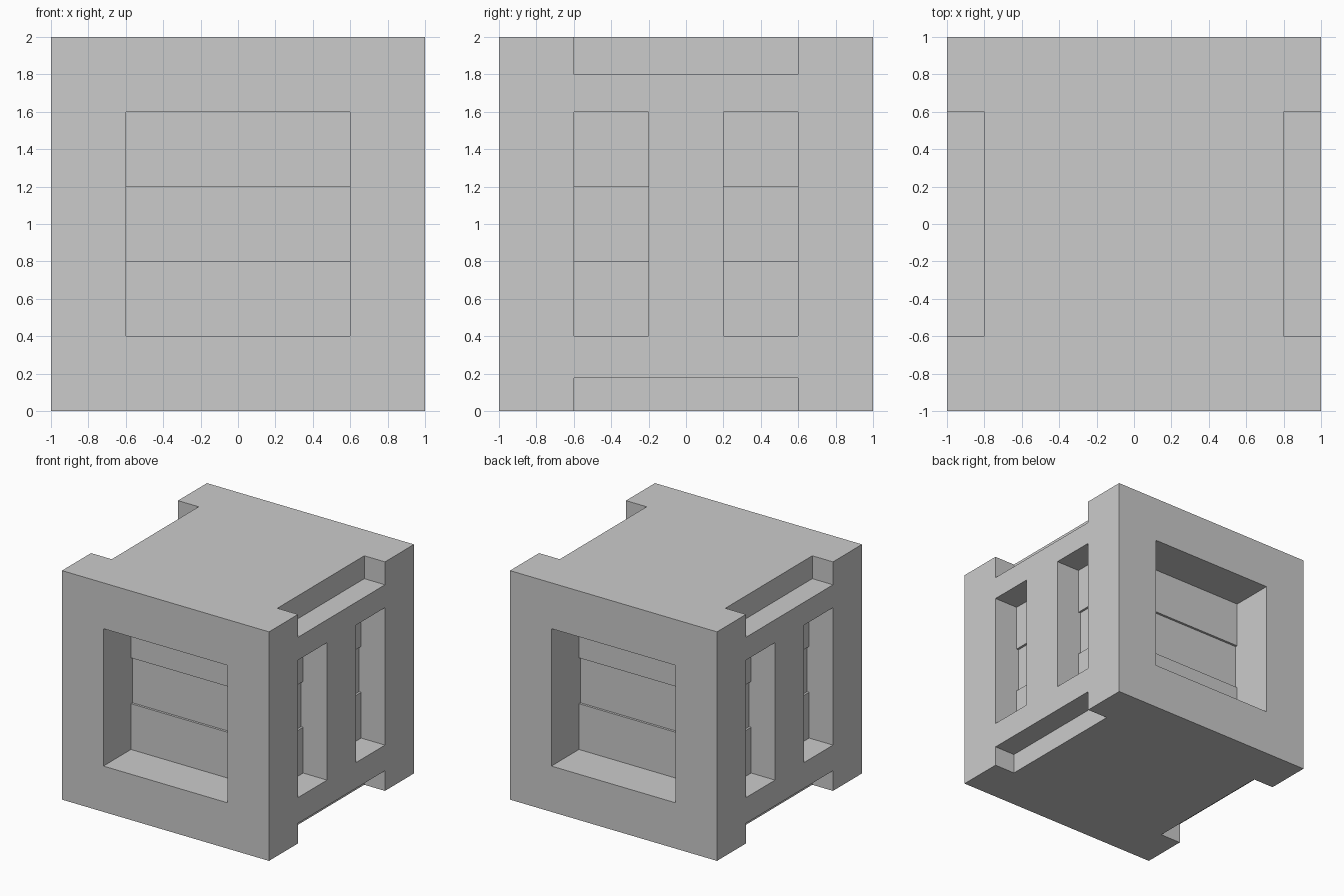
import bpy
import bmesh
from mathutils import Matrix, Vector

if "Cube" in bpy.data.objects:
    bpy.data.objects.remove(bpy.data.objects["Cube"])


def box_object(name, boxes):
    """One mesh object made of axis-aligned boxes given as (min, max)."""
    bm = bmesh.new()
    for lo, hi in boxes:
        lo, hi = Vector(lo), Vector(hi)
        m = Matrix.Translation((lo + hi) / 2) @ Matrix.Diagonal((*(hi - lo), 1))
        bmesh.ops.create_cube(bm, size=1, matrix=m)
    mesh = bpy.data.meshes.new(name)
    bm.to_mesh(mesh)
    bm.free()
    obj = bpy.data.objects.new(name, mesh)
    bpy.context.collection.objects.link(obj)
    return obj


def mirrored(boxes, axis):
    """Add the mirror image of every box across the given axis."""
    out = list(boxes)
    for lo, hi in boxes:
        lo, hi = list(lo), list(hi)
        lo[axis], hi[axis] = -hi[axis], -lo[axis]
        out.append((lo, hi))
    return out


def cut(target, cutter):
    mod = target.modifiers.new(cutter.name, 'BOOLEAN')
    mod.operation = 'DIFFERENCE'
    mod.solver = 'EXACT'
    mod.object = cutter
    cutter.hide_render = True
    cutter.display_type = 'WIRE'
    cutter.hide_set(True)


# Solid block
block = box_object("block", [((-1, -1, 0), (1, 1, 2))])

# Front and back windows, paired side slots, top and bottom edge notches
windows = mirrored([((-.6, -1.1, .4), (.6, -.62, 1.6))], 1)
slots = mirrored(mirrored([((.77, .2, .4), (1.1, .6, 1.6))], 1), 0)
notches = mirrored([((.8, -.6, 1.8), (1.1, .6, 2.1)),
                    ((.8, -.6, -.1), (1.1, .6, .176))], 0)
cut(block, box_object("recess_cutter", windows + slots + notches))

# Shallow middle bands sunk into the recess floors
bands = mirrored([((-.6, -.7, .8), (.6, -.6, 1.2))], 1)
bands += mirrored(mirrored([((.75, .2, .8), (.85, .6, 1.2))], 1), 0)
cut(block, box_object("band_cutter", bands))
